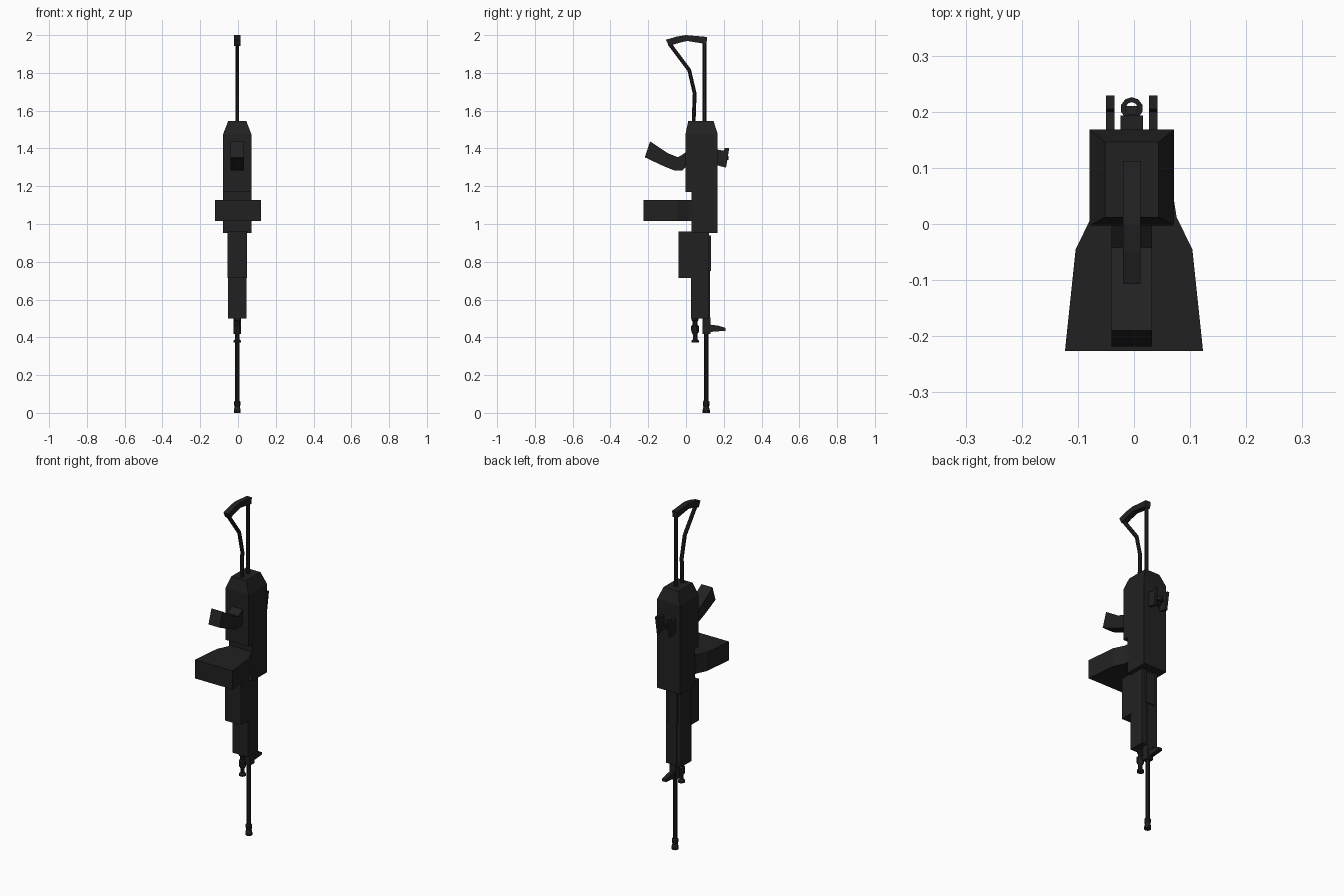
import bpy, bmesh, math
from mathutils import Vector

if "Cube" in bpy.data.objects:
    bpy.data.objects.remove(bpy.data.objects["Cube"])

C = -0.004  # centre line of the body in x
black = bpy.data.materials.new("matte_black")
black.diffuse_color = (0.0155, 0.0155, 0.0155, 1)
black.use_nodes = True
black.node_tree.nodes["Principled BSDF"].inputs["Base Color"].default_value = black.diffuse_color


def finish(name, bm):
    bmesh.ops.recalc_face_normals(bm, faces=bm.faces)
    me = bpy.data.meshes.new(name)
    bm.to_mesh(me)
    bm.free()
    me.materials.append(black)
    ob = bpy.data.objects.new(name, me)
    bpy.context.collection.objects.link(ob)
    return ob


def prism(name, pts, a, b, axis="x"):
    """Extrude a profile: (y, z) along x, or (x, y) along z."""
    bm = bmesh.new()
    place = (lambda p, t: (t, p[0], p[1])) if axis == "x" else (lambda p, t: (p[0], p[1], t))
    lo = [bm.verts.new(place(p, a)) for p in pts]
    hi = [bm.verts.new(place(p, b)) for p in pts]
    bm.faces.new(lo)
    bm.faces.new(hi)
    n = len(pts)
    for i in range(n):
        j = (i + 1) % n
        bm.faces.new((lo[i], lo[j], hi[j], hi[i]))
    return finish(name, bm)


def box(name, x0, x1, y0, y1, z0, z1):
    return prism(name, [(x0, y0), (x1, y0), (x1, y1), (x0, y1)], z0, z1, "z")


def loft(name, rings):
    """Skin a stack of vertex rings and cap both ends."""
    bm = bmesh.new()
    rs = [[bm.verts.new(p) for p in r] for r in rings]
    n = len(rs[0])
    for a, b in zip(rs, rs[1:]):
        for i in range(n):
            bm.faces.new((a[i], a[(i + 1) % n], b[(i + 1) % n], b[i]))
    bm.faces.new(rs[0])
    bm.faces.new(rs[-1])
    return finish(name, bm)


def lathe(name, y, prof, n=10):
    """Vertical turned part at (C, y) from (radius, z) pairs."""
    ang = [2 * math.pi * (i + .5) / n for i in range(n)]
    return loft(name, [[(C + r * math.cos(a), y + r * math.sin(a), z) for a in ang] for r, z in prof])


def rect(x0, x1, y0, y1, z):
    return [(x0, y0, z), (x1, y0, z), (x1, y1, z), (x0, y1, z)]


# Receiver with tapered end, and the shallower section below it
loft("receiver_upper", [rect(C - .075, C + .075, -.003, .168, 1.17),
                        rect(C - .075, C + .075, -.003, .168, 1.475),
                        rect(C - .048, C + .048, .012, .146, 1.545)])
box("receiver_lower", C - .075, C + .075, .03, .168, .953, 1.17)

# Flared box magazine
half = [(.123, -.226), (.104, -.045), (.076, .012), (.07, .05)]
prism("magazine", [(x, y) for x, y in half] + [(-x, y) for x, y in reversed(half)],
      1.016, 1.126, "z")

# Pistol grip
prism("grip", [(-.19, 1.437), (-.095, 1.374), (-.042, 1.353), (0, 1.38), (.01, 1.38), (.01, 1.3),
               (0, 1.302), (-.02, 1.284), (-.063, 1.284), (-.127, 1.31), (-.218, 1.353)],
      C - .036, C + .036)

# Handguard, fore block and back cover
box("handguard", C - .05, C + .05, .027, .122, .5, .955)
box("fore_block", C - .052, C + .052, -.041, .035, .715, .96)
box("handguard_cover", C - .03, C + .03, .12, .132, .75, .94)
box("handguard_rail", C - .022, C + .022, .12, .127, .5, .75)

# Barrel with muzzle, and gas regulator
lathe("barrel", .107, [(.019, 0), (.019, .015), (.015, .03), (.018, .045), (.018, .058),
                       (.0125, .065), (.0125, .52)])
lathe("gas_regulator", .048, [(.02, .372), (.02, .382), (.012, .39), (.012, .415), (.02, .43),
                              (.021, .46), (.014, .465), (.014, .485), (.019, .49), (.019, .51)])

# Front sight
box("front_sight_base", C - .019, C + .019, .087, .13, .417, .505)
prism("front_sight", [(.12, .468), (.17, .462), (.21, .45), (.21, .435), (.12, .428)],
      C - .012, C + .012)

# Rear sight: two wings and a ring on a tab
for side, s in (("left", -1), ("right", 1)):
    a, b = sorted((C + s * .031, C + s * .046))
    prism(side + "_sight_wing", [(.16, 1.395), (.2, 1.388), (.205, 1.402), (.229, 1.402),
                                 (.212, 1.298), (.16, 1.312)], a, b)
box("rear_sight_tab", C - .02, C + .02, .16, .193, 1.33, 1.365)
bm = bmesh.new()
n = 10
loops = []
for i in range(n):
    t = 2 * math.pi * (i + .5) / n
    loops.append([bm.verts.new((C + r * math.cos(t), .206 + r * math.sin(t), z))
                  for r, z in ((.011, 1.34), (.02, 1.34), (.02, 1.36), (.011, 1.36))])
for i in range(n):
    p, q = loops[i], loops[(i + 1) % n]
    for k in range(4):
        bm.faces.new((p[k], p[(k + 1) % 4], q[(k + 1) % 4], q[k]))
finish("rear_sight_ring", bm)

# Folding stock: straight rod, bent rod and butt plate
lathe("stock_rod", .098, [(.011, 1.53), (.011, 1.97)], 8)
path = [Vector(p) for p in ((.04, 1.53), (.046, 1.69), (.017, 1.815), (-.088, 1.955))]
rings = []
for i, p in enumerate(path):
    d = (path[min(i + 1, 3)] - path[max(i - 1, 0)]).normalized()
    side = Vector((d.y, -d.x))
    rings.append([(C + .011 * math.cos(t), *(p + side * .011 * math.sin(t)))
                  for t in (2 * math.pi * (k + .5) / 8 for k in range(8))])
loft("stock_bent_rod", rings)
prism("butt_plate", [(-.107, 1.975), (-.05, 1.992), (0, 2), (.112, 1.99), (.108, 1.953),
                     (.005, 1.969), (-.04, 1.958), (-.09, 1.942)], C - .016, C + .016)
